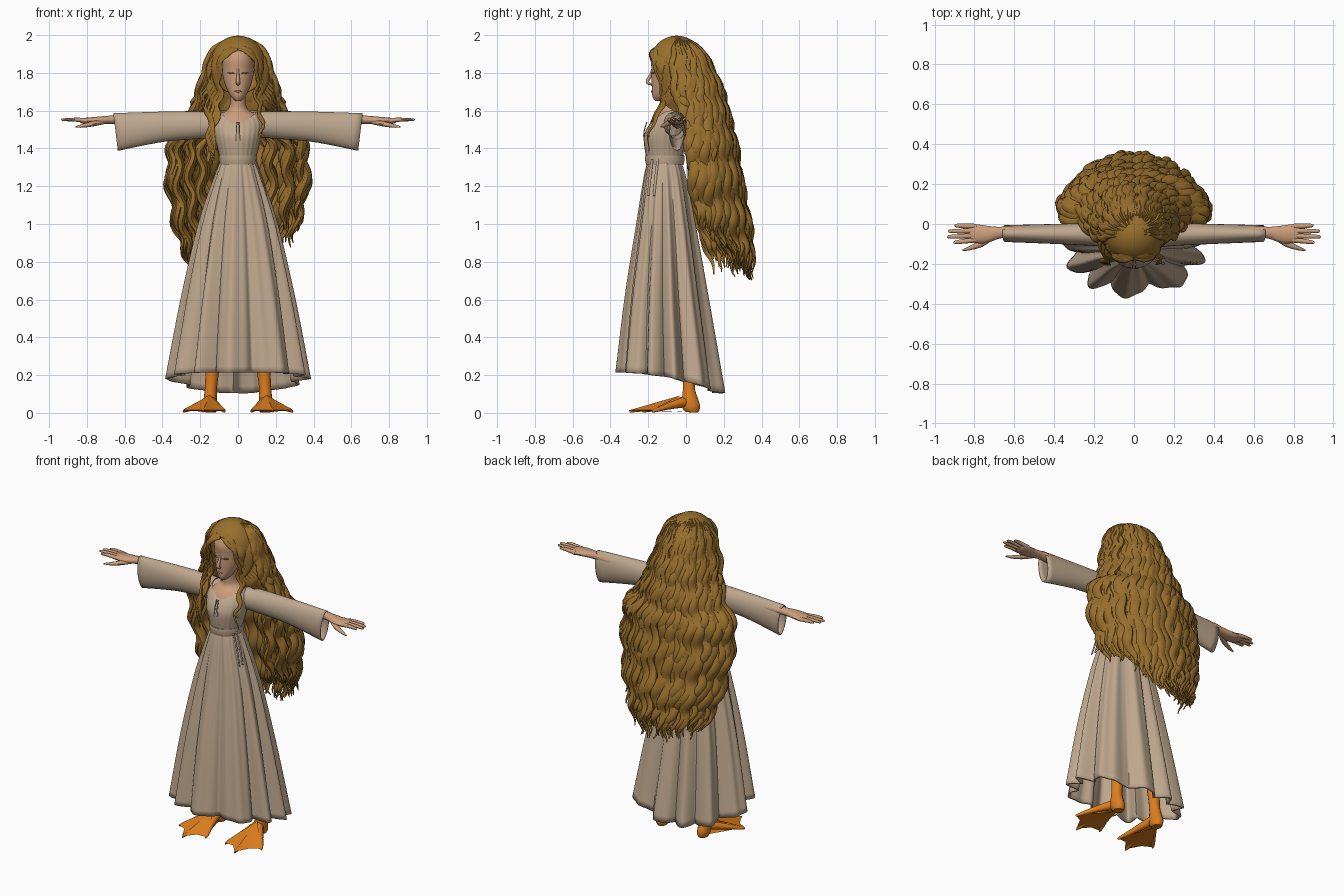
import bpy, bmesh, math, random
from math import sin, cos, pi, radians
from mathutils import Vector

random.seed(4)
cube = bpy.data.objects.get("Cube")
if cube:
    bpy.data.objects.remove(cube)


def material(name, r, g, b):
    m = bpy.data.materials.new(name)
    m.use_nodes = True
    m.diffuse_color = (r, g, b, 1)
    bsdf = m.node_tree.nodes["Principled BSDF"]
    bsdf.inputs["Base Color"].default_value = (r, g, b, 1)
    bsdf.inputs["Roughness"].default_value = 0.8
    return m


LINEN = material("linen", .52, .39, .27)
HAIR = material("golden_hair", .315, .16, .026)
SKIN = material("skin", .6, .34, .2)
ORANGE = material("webbed_orange", .73, .21, .013)
EYE = material("soft_brown_eye", .14, .08, .05)
LIP = material("lips", .45, .21, .13)


def spline(rows, t):
    """Smooth interpolation through rows of numbers, t from 0 to 1."""
    n = len(rows) - 1
    i = min(int(t * n), n - 1)
    f = t * n - i
    quad = zip(rows[max(i - 1, 0)], rows[i], rows[i + 1], rows[min(i + 2, n)])
    return [b + .5 * f * (c - a + f * (2 * a - 5 * b + 4 * c - d + f * (3 * (b - c) + d - a)))
            for a, b, c, d in quad]


def finish(name, bm, mat, angle=50):
    bmesh.ops.recalc_face_normals(bm, faces=bm.faces)
    mesh = bpy.data.meshes.new(name)
    bm.to_mesh(mesh)
    bm.free()
    mesh.materials.append(mat)
    ob = bpy.data.objects.new(name, mesh)
    bpy.context.collection.objects.link(ob)
    bpy.ops.object.select_all(action='DESELECT')
    ob.select_set(True)
    bpy.context.view_layer.objects.active = ob
    bpy.ops.object.shade_smooth_by_angle(angle=radians(angle))
    return ob


def thicken(ob, thickness):
    ob.modifiers.new("cloth", 'SOLIDIFY').thickness = thickness


def add_rings(bm, rings, closed=True, caps=True):
    vs = [[bm.verts.new(p) for p in ring] for ring in rings]
    n = len(vs[0])
    for a, b in zip(vs, vs[1:]):
        for j in range(n if closed else n - 1):
            k = (j + 1) % n
            bm.faces.new((a[j], a[k], b[k], b[j]))
    if caps and closed:
        bm.faces.new(vs[0])
        bm.faces.new(vs[-1])


def add_tube(bm, rows, steps, sides=10, ref=(0, 0, 1), caps=True, mirror=1):
    """Sweep an ellipse along rows of x, y, z, half width, half height."""
    data = [spline(rows, i / steps) for i in range(steps + 1)]
    pts = [Vector(d[:3]) for d in data]
    rings = []
    for i, d in enumerate(data):
        t = (pts[min(i + 1, steps)] - pts[max(i - 1, 0)]).normalized()
        up0 = ref(pts[i]) if callable(ref) else Vector(ref)
        side = t.cross(up0).normalized()
        up = side.cross(t)
        ring = [pts[i] + side * d[3] * cos(a) + up * d[4] * sin(a)
                for a in (2 * pi * j / sides for j in range(sides))]
        rings.append([(p.x * mirror, p.y, p.z) for p in ring])
    add_rings(bm, rings, True, caps)


def body(name, rows, mat, nu, nv, shape=None, caps=True):
    """Loft upright ovals from rows of z, half width, front y, back y."""
    bm, rings = bmesh.new(), []
    for i in range(nv + 1):
        v = i / nv
        z, rx, yf, yb = spline(rows, v)
        ring = []
        for j in range(nu):
            a = 2 * pi * j / nu
            k, dz = shape(a, v) if shape else (1, 0)
            ring.append((k * rx * sin(a), (yf + yb) / 2 + k * (yb - yf) / 2 * cos(a), z + dz))
        rings.append(ring)
    add_rings(bm, rings, True, caps)
    return finish(name, bm, mat)


# Dress: pleated skirt, gathered bodice, sash
def pleats(a, v):
    lobe = abs(sin(5.5 * (a + .13 * sin(3 * a + 1)))) + .2 * sin(25 * a + 2) * (1 - .7 * v)
    return 1 + (lobe - .72) * (.03 + .2 * v), v * v * (.025 * sin(a) ** 2 - .055 * cos(a))


skirt = body("skirt", [(1.34, .088, -.2, -.03), (1.25, .122, -.22, 0), (1, .2, -.255, .05),
                       (.6, .285, -.31, .12), (.16, .36, -.355, .195)],
             LINEN, 208, 32, pleats, False)
thicken(skirt, .012)
body("bodice", [(1.33, .09, -.205, -.02), (1.4, .108, -.218, -.01), (1.47, .125, -.222, 0),
                (1.54, .13, -.2, .01), (1.6, .105, -.17, .01)], LINEN, 96, 16,
     lambda a, v: (1 + .012 * sin(24 * a), -.055 * v ** 3 * max(0, -cos(a)) ** 2), False)
body("sash", [(1.315, .096, -.211, -.012), (1.34, .1, -.217, -.008), (1.362, .1, -.216, -.008)],
     LINEN, 48, 4)

# Chest, neck and head
body("neck_and_chest", [(1.46, .1, -.18, -.02), (1.53, .112, -.185, -.01), (1.575, .1, -.155, 0),
                        (1.605, .055, -.13, -.01), (1.65, .04, -.13, -.03),
                        (1.72, .042, -.13, -.03)], SKIN, 32, 16)
body("head", [(1.652, .014, -.165, -.12), (1.675, .038, -.178, -.08), (1.72, .062, -.181, -.04),
              (1.77, .078, -.182, 0), (1.82, .085, -.182, .03), (1.88, .085, -.185, .03),
              (1.94, .06, -.15, 0), (1.97, .01, -.08, -.05)], SKIN, 32, 24)
bm = bmesh.new()
add_tube(bm, [(0, -.178, 1.825, .006, .004), (0, -.187, 1.79, .007, .008),
              (0, -.204, 1.752, .012, .01), (0, -.182, 1.738, .009, .005)], 10, 10, (0, 1, 0))
finish("nose", bm, SKIN)
eyes, mouth = bmesh.new(), bmesh.new()
for s in (-1, 1):
    add_tube(eyes, [(.018, -.182, 1.797, .002, .001), (.034, -.176, 1.8, .006, .003),
                    (.054, -.163, 1.799, .002, .001)], 8, 8, (0, 1, 0), True, s)
add_tube(mouth, [(-.02, -.177, 1.702, .001, .001), (0, -.181, 1.702, .006, .005),
                 (.02, -.177, 1.702, .001, .001)], 10, 8, (0, 1, 0))
finish("eyes", eyes, EYE)
finish("mouth", mouth, LIP)

# Sleeves, arms and hands
for s, label in ((1, "left"), (-1, "right")):
    bm = bmesh.new()
    add_tube(bm, [(.05, -.07, 1.53, .06, .06), (.18, -.053, 1.525, .058, .072),
                  (.4, -.05, 1.515, .05, .08), (.648, -.048, 1.487, .042, .1)],
             14, 24, (0, 0, 1), False, s)
    thicken(finish(label + "_sleeve", bm, LINEN), .006)
    bm = bmesh.new()
    add_tube(bm, [(.4, -.045, 1.54, .034, .034), (.62, -.042, 1.552, .03, .026),
                  (.68, -.044, 1.552, .03, .022), (.75, -.052, 1.547, .045, .021),
                  (.81, -.046, 1.545, .045, .017), (.835, -.046, 1.545, .03, .009)],
             18, 14, (0, 0, 1), True, s)
    for y0, y1, tip in ((-.08, -.092, .905), (-.058, -.064, .935),
                        (-.034, -.036, .93), (-.012, -.008, .9)):
        add_tube(bm, [(.79, y0, 1.546, .013, .013), (.85, (y0 + y1) / 2, 1.552, .012, .011),
                      (tip - .01, y1, 1.552, .009, .007), (tip, y1, 1.55, .003, .003)],
                 8, 8, (0, 0, 1), True, s)
    add_tube(bm, [(.7, -.055, 1.545, .014, .014), (.76, -.096, 1.532, .016, .014),
                  (.82, -.12, 1.52, .011, .01), (.86, -.132, 1.514, .004, .004)],
             8, 8, (0, 0, 1), True, s)
    finish(label + "_arm_and_hand", bm, SKIN)

    # Legs and webbed feet
    bm = bmesh.new()
    add_tube(bm, [(.11, 0, .6, .05, .05), (.13, .015, .3, .04, .04), (.143, .015, .14, .032, .032),
                  (.147, .022, .06, .036, .046), (.145, .03, .025, .036, .046),
                  (.145, .03, .003, .028, .034)],
             16, 14, (0, 1, 0), True, s)
    toes = [(.07, -.23), (.185, -.3), (.29, -.18)]
    for x, y in toes:
        add_tube(bm, [(.145, .0, .06, .03, .03), (.5 * x + .075, .5 * y, .036, .018, .018),
                      (.9 * x + .015, .88 * y, .014, .011, .01), (x, y, .008, .003, .006)],
                 8, 8, (0, 0, 1), True, s)
    for (xa, ya), (xb, yb) in zip(toes, toes[1:]):
        top = bm.verts.new((s * .15, -.02, .095))
        low = bm.verts.new((s * .145, .02, .004))
        rim = [bm.verts.new((s * x, y, .014)) for x, y in
               ((xa, ya), (.47 * (xa + xb) + .01, .44 * (ya + yb)), (xb, yb))]
        for a, b in zip(rim, rim[1:]):
            bm.faces.new((top, a, b))
            bm.faces.new((low, b, a))
    finish(label + "_webbed_foot", bm, ORANGE)

# Bodice lacing and hanging waist ties
bm = bmesh.new()
for s in (-1, 1):
    add_tube(bm, [(.006, -.207, 1.54, .003, .003), (.008, -.222, 1.49, .003, .003),
                  (.012, -.223, 1.44, .003, .003)], 6, 6, (1, 0, 0), True, s)
for dy in (0, .03):
    add_tube(bm, [(.095, -.15 - dy, 1.34, .006, .004), (.125, -.16 - dy, 1.25, .007, .004),
                  (.152, -.17 - dy, 1.15, .006, .004)], 8, 6, (1, 0, 0))
finish("laces_and_ties", bm, LINEN)

# Hair outline: z, half width, centre y, back y
OUTLINE = [(1.985, .05, -.05, 0), (1.925, .128, -.05, .075), (1.83, .165, -.05, .13),
           (1.7, .2, -.03, .18), (1.55, .245, .02, .215), (1.4, .33, .05, .245),
           (1.2, .335, .07, .275), (1, .305, .1, .315), (.84, .265, .14, .34), (.7, .22, .18, .35)]


def hair_point(t, angle, scale=1):
    z, rx, cy, yb = spline(OUTLINE, t)
    return Vector((scale * rx * sin(angle), cy + scale * (yb - cy) * cos(angle), z))


# Inner mass of hair
bm = bmesh.new()
add_rings(bm, [[hair_point(i / 24, radians(-92 + 184 * j / 36), .88) for j in range(37)]
               for i in range(18)], False)
finish("hair_mass", bm, HAIR)

# Wavy locks down the back, in layers from the crown
bm = bmesh.new()


def outward(p):
    return Vector((p.x, p.y - .03, .0))


for count, scale, start, end in ((34, 1, 0, 1), (26, 1.03, .04, .75), (26, 1.03, .25, .98),
                                 (30, .8, .45, .97), (16, .55, .5, .95)):
    for k in range(count):
        base = radians(-98 + 196 * (k + .5) / count + random.uniform(-2, 2))
        # Ends rise towards the sides, more so on the left
        rise = (.03 if base < 0 else .15) * abs(sin(base)) ** 3
        last = end - rise - random.uniform(0, .06)
        phase, wave = random.uniform(0, 2.8), random.uniform(.01, .019)
        size = scale + random.uniform(-.055, .05)
        rows = []
        for i in range(45):
            f = i / 44
            t = start + (last - start) * f
            ph = 55 * t + phase
            wide = spline(OUTLINE, t)[1]
            grow = min(1, t * 2)
            p = hair_point(t, base + grow * wave * sin(ph) / wide, size + .05 * grow * cos(ph))
            w = (.008 + .075 * wide) * min(1, .3 + 5 * f) * min(1, .12 + 5 * (1 - f))
            rows.append((*p, w, w * .7))
        add_tube(bm, rows, 62, 7, outward)
finish("back_locks", bm, HAIR, 60)

# Scalp cap with the face left open
bm = bmesh.new()
bmesh.ops.create_uvsphere(bm, u_segments=48, v_segments=32, radius=1)
for v in bm.verts:
    v.co = Vector((v.co.x * .148, v.co.y * .145 - .05, v.co.z * .155 + 1.842))
bmesh.ops.delete(bm, geom=[f for f in bm.faces if f.calc_center_median().y < -.08 and
                           f.calc_center_median().z < 1.935 - .7 * abs(f.calc_center_median().x)],
                 context='FACES')
finish("scalp_hair", bm, HAIR)

# Front locks swept from the centre parting over the shoulders
bm = bmesh.new()
for s in (-1, 1):
    for k in range(11):
        u = k / 10
        path = [(.004, -.174 + .1 * u, 1.925 + .06 * u), (.055, -.182 + .1 * u, 1.905 + .055 * u),
                (.1 + .045 * u, -.165 + .1 * u, 1.84 + .02 * u),
                (.1 + .09 * u, -.135 + .1 * u, 1.74), (.1 + .13 * u, -.125 + .11 * u, 1.65)]
        if s < 0 and k < 6:
            path += [(.12 + .06 * u, -.165, 1.55), (.135 + .04 * u, -.195, 1.44),
                     (.125 + .04 * u, -.2, 1.32 + .12 * u)]
        elif k < 2:
            path += [(.125, -.16, 1.56), (.125, -.195, 1.48), (.13, -.2, 1.38 + .08 * k)]
        else:
            path += [(.16 + .09 * u, -.04 + .1 * u, 1.58), (.2 + .06 * u, .06, 1.48)]
        rows = []
        for i in range(25):
            f = i / 24
            x, y, z = spline(path, f)
            w = (.02 if s < 0 or k > 1 else .013) * min(1, .5 + 3 * f) * min(1, .15 + 2.5 * (1 - f))
            sway = .012 * min(1, 2 * f) * sin(34 * f + k)
            rows.append((x + sway, y + .4 * sway, z, w, w * .55))
        add_tube(bm, rows, 40, 8, lambda p: Vector((p.x, p.y + .05, p.z - 1.8 if p.z > 1.8 else 0)),
                 True, s)
finish("front_locks", bm, HAIR, 60)
